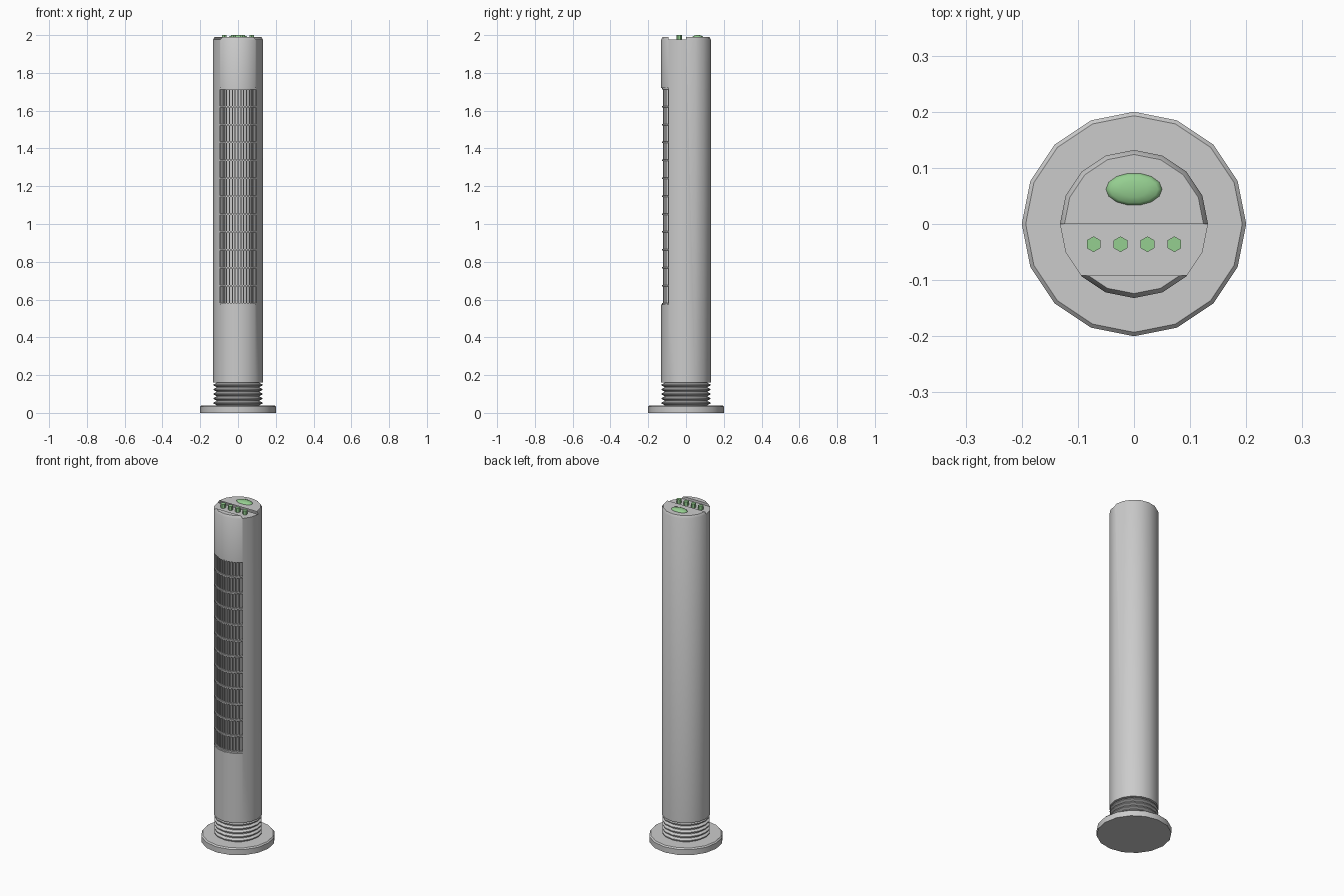
import bpy, bmesh, math
from mathutils import Matrix, Vector

if "Cube" in bpy.data.objects:
    bpy.data.objects.remove(bpy.data.objects["Cube"])


def finish(name, bm, mat=None, angle=30):
    bmesh.ops.recalc_face_normals(bm, faces=bm.faces)
    me = bpy.data.meshes.new(name)
    bm.to_mesh(me)
    bm.free()
    ob = bpy.data.objects.new(name, me)
    bpy.context.collection.objects.link(ob)
    smooth(ob, angle)
    if mat:
        me.materials.append(mat)
    return ob


def smooth(ob, angle=30):
    ob.data.shade_smooth()
    ob.data.set_sharp_from_angle(angle=math.radians(angle))


def add_lathe(bm, profile, sides=16, start=0.0, centre=(0, 0), scale=(1, 1)):
    """Closed turned solid from (radius, z) points, bottom to top."""
    rings = []
    for r, z in profile:
        ring = []
        for i in range(sides):
            a = start + 2 * math.pi * i / sides
            ring.append(bm.verts.new((centre[0] + r * scale[0] * math.cos(a),
                                      centre[1] + r * scale[1] * math.sin(a), z)))
        rings.append(ring)
    for lo, hi in zip(rings, rings[1:]):
        for i in range(sides):
            j = (i + 1) % sides
            bm.faces.new((lo[i], lo[j], hi[j], hi[i]))
    bm.faces.new(rings[0][::-1])
    bm.faces.new(rings[-1])


def add_box(bm, lo, hi):
    lo, hi = Vector(lo), Vector(hi)
    bmesh.ops.create_cube(bm, size=1, matrix=Matrix.Translation((lo + hi) / 2)
                          @ Matrix.Diagonal((*(hi - lo), 1)))


def cut(ob, lo, hi):
    """Subtract a box from an object."""
    bm = bmesh.new()
    add_box(bm, lo, hi)
    cutter = finish("cutter", bm)
    cutter.hide_render = True
    mod = ob.modifiers.new("cut", 'BOOLEAN')
    mod.object, mod.operation, mod.solver = cutter, 'DIFFERENCE', 'EXACT'
    dg = bpy.context.evaluated_depsgraph_get()
    me = bpy.data.meshes.new_from_object(ob.evaluated_get(dg))
    ob.modifiers.clear()
    ob.data = me
    bpy.data.objects.remove(cutter)
    smooth(ob)


green = bpy.data.materials.new("control_green")
green.diffuse_color = (0.3, 0.62, 0.28, 1)
green.use_nodes = True
green.node_tree.nodes["Principled BSDF"].inputs["Base Color"].default_value = green.diffuse_color

# Base plate
bm = bmesh.new()
add_lathe(bm, [(0.2, 0), (0.2, 0.033), (0.193, 0.04)])
finish("base", bm)

# Ribbed neck
bm = bmesh.new()
profile = [(0.115, 0.035)]
for k in range(5):
    z = 0.042 + k * 0.024
    profile += [(0.115, z), (0.13, z + 0.007), (0.13, z + 0.013), (0.115, z + 0.02)]
profile.append((0.115, 0.17))
add_lathe(bm, profile)
finish("ribbed_neck", bm)

# Tower body with grille opening and control groove
G0, G1, HALF, R = 0.575, 1.72, 0.094, 0.132
bm = bmesh.new()
add_lathe(bm, [(R, 0.16), (R, 1.976), (0.124, 1.99)])
body = finish("tower_body", bm)
cut(body, (-HALF, -0.3, G0), (HALF, -0.065, G1))
cut(body, (-0.3, -0.092, 1.976), (0.3, 0, 2.1))

# Dark back panel behind the slats
bm = bmesh.new()
add_lathe(bm, [(0.106, G0 - 0.005), (0.106, G1 + 0.005)])
finish("grille_back", bm)

# Vertical grille slats
bm = bmesh.new()
N = 13
for i in range(N):
    x = -HALF + 0.004 + (2 * HALF - 0.008) * i / (N - 1)
    y = -math.sqrt(0.121 ** 2 - x * x)
    add_box(bm, (x - 0.003, y, G0), (x + 0.003, y + 0.03, G1))
finish("grille_slats", bm)

# Curved horizontal grille bars
bm = bmesh.new()
ROWS, SEG, T = 12, 8, 0.004
for k in range(ROWS + 1):
    z = G0 + T + (G1 - G0 - 2 * T) * k / ROWS
    sections = []
    for i in range(SEG + 1):
        x = -HALF + 2 * HALF * i / SEG
        y = -math.sqrt(0.126 ** 2 - x * x)
        sections.append([bm.verts.new((x, yy, zz)) for yy, zz in
                         ((y, z - T), (y, z + T), (y + 0.025, z + T), (y + 0.025, z - T))])
    for a, b in zip(sections, sections[1:]):
        for i in range(4):
            j = (i + 1) % 4
            bm.faces.new((a[i], a[j], b[j], b[i]))
    bm.faces.new(sections[0])
    bm.faces.new(sections[-1])
finish("grille_bars", bm)

# Control buttons
for k in range(4):
    bm = bmesh.new()
    add_lathe(bm, [(0.014, 1.97), (0.014, 2.0)], sides=6, start=math.pi / 2,
              centre=(-0.072 + 0.048 * k, -0.036))
    finish(f"button_{k + 1}", bm, green)

# Oval domed display
bm = bmesh.new()
add_lathe(bm, [(1, 1.985), (1, 1.99), (0.85, 1.995), (0.5, 1.999), (0.12, 2.0)], sides=14,
          centre=(0, 0.062), scale=(0.05, 0.029))
finish("oval_display", bm, green, 60)
